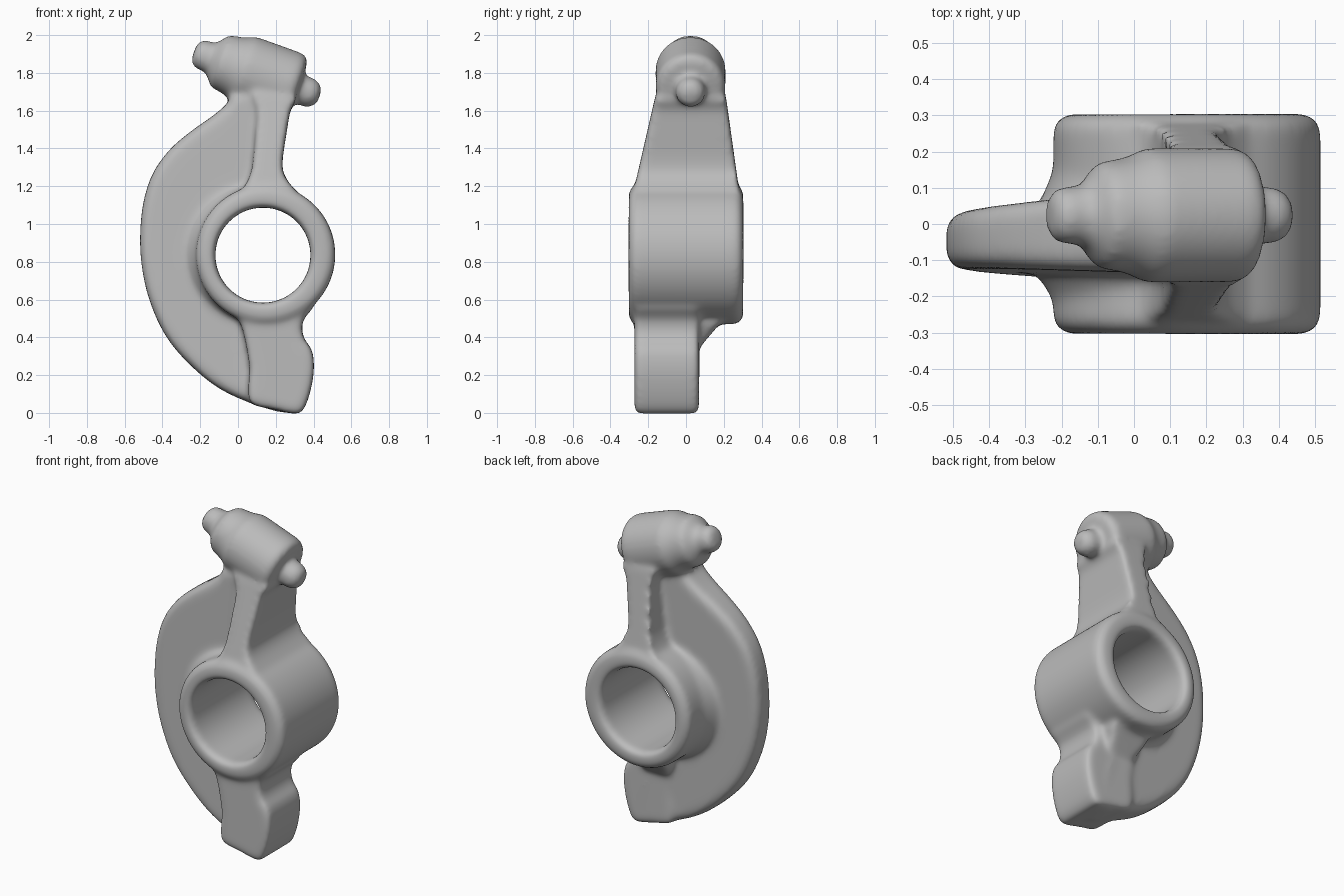
import bpy, bmesh, math
from mathutils import Vector

if "Cube" in bpy.data.objects:
    bpy.data.objects.remove(bpy.data.objects["Cube"], do_unlink=True)

Y_AXIS = Vector((0, 1, 0))


def spline(points, steps=4):
    """Closed smooth curve through the points."""
    pts = [Vector(p) for p in points]
    n, out = len(pts), []
    for i in range(n):
        a, b, c, d = (pts[(i + k) % n] for k in (-1, 0, 1, 2))
        for s in range(steps):
            t = s / steps
            out.append(b + (c - a) * (t / 2)
                       + (a - b * 2.5 + c * 2 - d / 2) * t ** 2
                       + (b * 1.5 - a / 2 - c * 1.5 + d / 2) * t ** 3)
    return out


def plate(bm, outline, front, back, rounding):
    """Rounded outline in x, z; front and back depend on position."""
    pts = spline(outline)
    f = [bm.verts.new((p.x, front(p.x, p.y), p.y)) for p in pts]
    b = [bm.verts.new((p.x, back(p.x, p.y), p.y)) for p in pts]
    caps = [bm.faces.new(f), bm.faces.new(b[::-1])]
    for i in range(len(pts)):
        j = (i + 1) % len(pts)
        bm.faces.new((f[j], f[i], b[i], b[j]))
    bm.normal_update()
    rim = [e for cap in caps for e in cap.edges]
    bmesh.ops.bevel(bm, geom=rim, offset=rounding, offset_type='OFFSET',
                    segments=3, profile=.5, affect='EDGES', clamp_overlap=False)


def lathe(bm, profile, origin, axis, sides=96):
    """Profile of (distance, radius) turned about an axis."""
    turn = axis.to_track_quat('Z', 'Y')
    rings = []
    for t, r in profile:
        rings.append([bm.verts.new(Vector(origin) + turn @ Vector((
            r * math.cos(math.tau * k / sides),
            r * math.sin(math.tau * k / sides), t))) for k in range(sides)])
    for low, high in zip(rings, rings[1:]):
        for k in range(sides):
            j = (k + 1) % sides
            bm.faces.new((low[k], low[j], high[j], high[k]))
    bm.faces.new(rings[0][::-1])
    bm.faces.new(rings[-1])


def make_object(name, bm):
    bmesh.ops.recalc_face_normals(bm, faces=bm.faces)
    mesh = bpy.data.meshes.new(name)
    bm.to_mesh(mesh)
    bm.free()
    ob = bpy.data.objects.new(name, mesh)
    bpy.context.collection.objects.link(ob)
    return ob


body = bmesh.new()

# Hub with rounded rims
lathe(body, [(-.304, .32), (-.295, .347), (-.27, .369),
             (.27, .369), (.295, .347), (.304, .32)], (.146, 0, .838), Y_AXIS)

# Small fillet where the hub meets the web
lathe(body, [(-.24, .32), (-.2, .34), (-.17, .357), (-.15, .372),
             (.06, .372), (.09, .357), (.13, .34), (.2, .32)],
      (.11, 0, .838), Y_AXIS)

# Curved web, thinner toward the outside and leaning slightly
plate(body, [(-.02, 1.69), (-.055, 1.64), (-.13, 1.575), (-.25, 1.49),
             (-.36, 1.395), (-.45, 1.27), (-.5, 1.12), (-.518, .95),
             (-.51, .78), (-.47, .6), (-.39, .42), (-.27, .27), (-.1, .13),
             (.1, .042), (.28, .01), (.3, .2), (.2, .5), (.1, .84),
             (.14, 1.2), (.16, 1.66)],
      lambda x, z: -.148 - .045 * x + .02 * (z - .85),
      lambda x, z: .07 + .085 * x + .03 * (z - .85), .045)

# Tapered arm rising to the head
plate(body, [(.3, 1.68), (.277, 1.6), (.26, 1.5), (.235, 1.32), (.255, 1.24),
             (.32, 1.16), (.35, 1.1), (.15, 1.08), (-.04, 1.11), (.03, 1.19),
             (.07, 1.28), (.085, 1.4), (.1, 1.6), (.08, 1.7)],
      lambda x, z: -.272 + .23 * (z - 1.2),
      lambda x, z: .278 - .14 * (z - 1.2), .02)

# Stepped head with a pin at each end
lathe(body, [(-.046, .045), (-.03, .07), (-.01, .08), (.05, .083),
             (.07, .108), (.1, .147), (.17, .158), (.2, .167), (.235, .186),
             (.5, .185), (.53, .17), (.54, .14), (.541, .08), (.61, .08),
             (.64, .065), (.66, .04)],
      (-.19, .024, 1.896), Vector((.944, 0, -.335)))

# Foot pad
plate(body, [(.07, .05), (.2, .017), (.3, -.005), (.34, .01), (.37, .07),
             (.395, .17), (.402, .26), (.39, .335), (.355, .385),
             (.338, .44), (.35, .5), (.4, .57), (.3, .6), (.1, .56),
             (0, .53), (.03, .42), (.06, .25), (.055, .14)],
      lambda x, z: -.273, lambda x, z: .069, .025)

# Sloping neck behind the foot
plate(body, [(.1, .32), (.22, .32), (.27, .42), (.28, .5), (.03, .5)],
      lambda x, z: -.2, lambda x, z: .05 + .85 * (z - .32), .02)

rocker = make_object("rocker_arm_body", body)

# Bore cutter with eased ends
bore = bmesh.new()
lathe(bore, [(-.5, .285), (-.3, .27), (-.275, .252), (.275, .252),
             (.3, .27), (.5, .285)], (.132, 0, .835), Y_AXIS)
cutter = make_object("bore_cutter", bore)
cutter.hide_render = True


# Fuse, bore and soften
def fuse():
    m = rocker.modifiers.new("fuse", 'REMESH')
    m.mode, m.voxel_size = 'VOXEL', .012


fuse()
cut = rocker.modifiers.new("bore", 'BOOLEAN')
cut.operation, cut.solver, cut.object = 'DIFFERENCE', 'EXACT', cutter
fuse()
soft = rocker.modifiers.new("soften", 'SMOOTH')
soft.factor, soft.iterations = .5, 22

bpy.ops.object.select_all(action='DESELECT')
rocker.select_set(True)
bpy.context.view_layer.objects.active = rocker
bpy.ops.object.convert(target='MESH')
bpy.data.objects.remove(cutter, do_unlink=True)

# Plain grey metal
grey = bpy.data.materials.new("plain_grey")
grey.use_nodes = True
grey.diffuse_color = (.5, .5, .5, 1)
grey.node_tree.nodes["Principled BSDF"].inputs["Base Color"].default_value = (.5, .5, .5, 1)
rocker.data.materials.clear()
rocker.data.materials.append(grey)
for p in rocker.data.polygons:
    p.material_index = 0
bpy.ops.object.shade_smooth()
